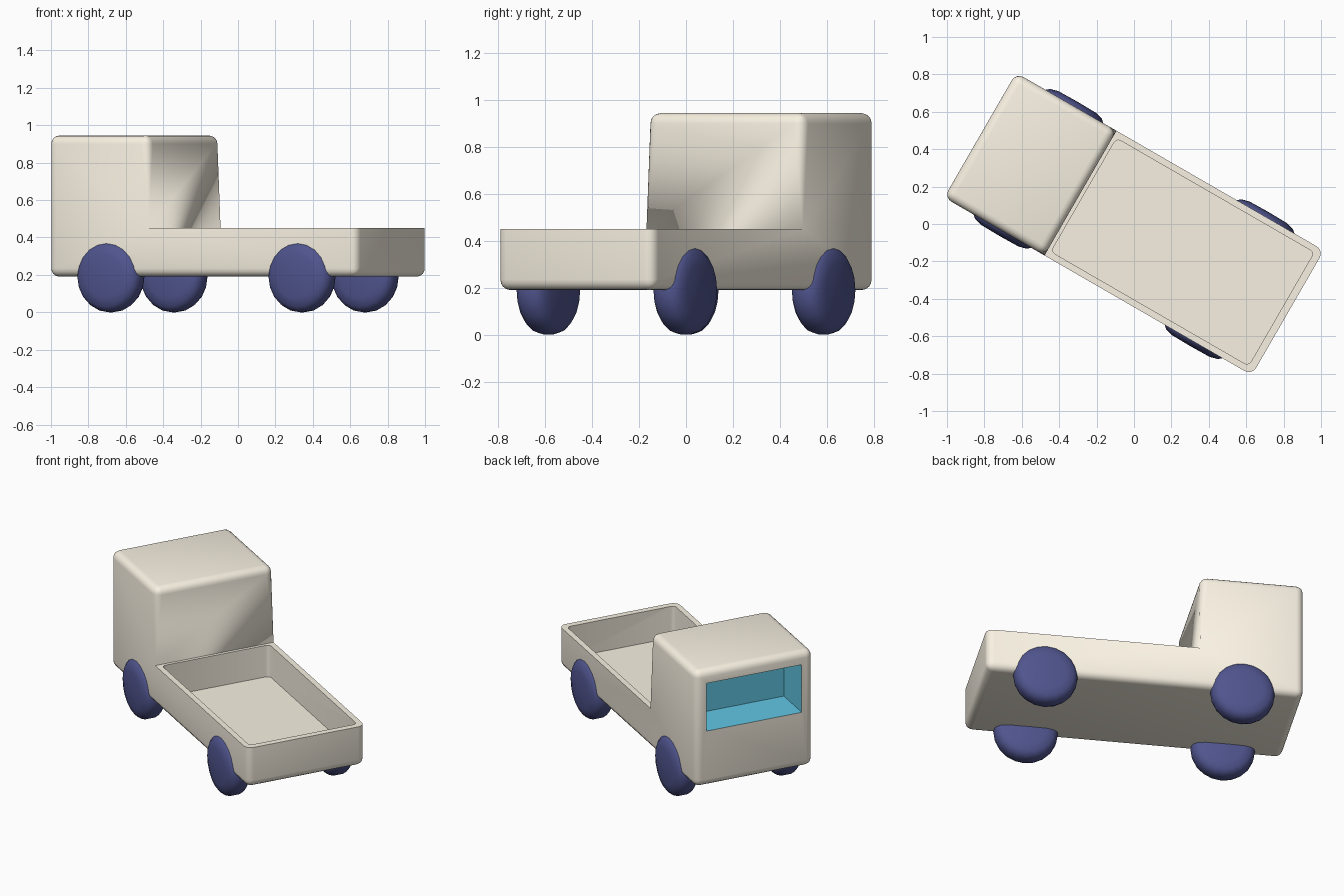
import bpy, bmesh, math
from mathutils import Matrix

if "Cube" in bpy.data.objects:
    bpy.data.objects.remove(bpy.data.objects["Cube"])

TURN = math.radians(-30)      # the whole truck is turned about z


def material(name, rgb):
    m = bpy.data.materials.new(name)
    m.diffuse_color = (*rgb, 1)
    m.use_nodes = True
    m.node_tree.nodes["Principled BSDF"].inputs["Base Color"].default_value = m.diffuse_color
    return m


cream = material("cream", (0.95, 0.89, 0.77))
blue = material("dark_blue", (0.08, 0.09, 0.27))
glass = material("window_blue", (0.12, 0.57, 0.78))


def finish(name, bm, *mats):
    bmesh.ops.recalc_face_normals(bm, faces=bm.faces[:])
    me = bpy.data.meshes.new(name)
    bm.to_mesh(me)
    bm.free()
    ob = bpy.data.objects.new(name, me)
    bpy.context.collection.objects.link(ob)
    ob.rotation_euler.z = TURN
    for m in mats:
        me.materials.append(m)
    return ob


def activate(ob):
    bpy.ops.object.select_all(action='DESELECT')
    ob.select_set(True)
    bpy.context.view_layer.objects.active = ob


def cut(ob, cutter):
    activate(ob)
    mod = ob.modifiers.new(cutter.name, 'BOOLEAN')
    mod.operation, mod.solver, mod.object = 'DIFFERENCE', 'EXACT', cutter
    bpy.ops.object.modifier_apply(modifier=mod.name)


def smooth(ob, degrees):
    activate(ob)
    bpy.ops.object.shade_smooth_by_angle(angle=math.radians(degrees))


def box(name, x0, x1, half_y, z0, z1, round_corners=0):
    bm = bmesh.new()
    bmesh.ops.create_cube(bm, size=1, matrix=Matrix.Translation(
        ((x0 + x1) / 2, 0, (z0 + z1) / 2)) @ Matrix.Diagonal((x1 - x0, 2 * half_y, z1 - z0, 1)))
    if round_corners:
        up = [e for e in bm.edges if abs(e.verts[0].co.z - e.verts[1].co.z) > 0.01]
        bmesh.ops.bevel(bm, geom=up, offset=round_corners, segments=3,
                        profile=0.5, affect='EDGES')
    return finish(name, bm)


# Body: L-shaped side profile across the width, rounded except at the bed rim
BED_TOP, HALF_W, CAB_REAR = 0.45, 0.385, -0.33
profile = [(-0.95, 0.19), (0.95, 0.19), (0.95, BED_TOP),
           (CAB_REAR, BED_TOP), (CAB_REAR, 0.945), (-0.95, 0.945)]
bm = bmesh.new()
sides = [[bm.verts.new((x, y, z)) for x, z in profile] for y in (-HALF_W, HALF_W)]
for s in sides:
    bm.faces.new(s)
for i in range(len(profile)):
    j = (i + 1) % len(profile)
    bm.faces.new((sides[0][i], sides[0][j], sides[1][j], sides[1][i]))
bmesh.ops.recalc_face_normals(bm, faces=bm.faces[:])
rounded = [e for e in bm.edges
           if not all(abs(v.co.z - BED_TOP) < 0.001 for v in e.verts)]
bmesh.ops.bevel(bm, geom=rounded, offset=0.045, segments=4, profile=0.5, affect='EDGES')
# the rounding of the cab's rear corners fades to a sharp corner at the bed
for v in bm.verts:
    if abs(v.co.z - BED_TOP) < 0.06 and v.co.x < -0.2 and abs(v.co.y) > 0.3:
        v.co = (CAB_REAR, math.copysign(HALF_W, v.co.y), BED_TOP)
bmesh.ops.remove_doubles(bm, verts=bm.verts[:], dist=0.0005)
bmesh.ops.triangulate(bm, faces=[f for f in bm.faces if len(f.verts) > 4])
body = finish("truck_body", bm, cream, glass)

# Cargo bed and window recesses
for c in (box("bed_cutter", -0.31, 0.91, 0.35, 0.245, 0.46, 0.025),
          box("window_cutter", -1.05, -0.70, 0.31, 0.55, 0.86)):
    cut(body, c)
    bpy.data.objects.remove(c)

# Window recess faces are blue
for p in body.data.polygons:
    x, y, z = p.center
    inside = -0.949 < x < -0.69 and abs(y) < 0.312 and 0.548 < z < 0.862
    p.material_index = 1 if inside else 0
smooth(body, 35)

# Wheels: rounded discs sunk into the lower body, kept clear of the cargo bed
clearance = box("wheel_cutter", -0.32, 0.92, 0.365, 0.225, 0.6)


def wheel(name, x, y):
    half = [(0.078, 0), (0.076, 0.115), (0.064, 0.16), (0.045, 0.181), (0.02, 0.19)]
    section = half + [(-a, r) for a, r in reversed(half)]
    bm = bmesh.new()
    vs = [bm.verts.new((0, a, r)) for a, r in section]
    es = [bm.edges.new(p) for p in zip(vs, vs[1:])]
    bmesh.ops.spin(bm, geom=vs + es, cent=(0, 0, 0), axis=(0, 1, 0),
                   angle=math.tau, steps=20)
    bmesh.ops.remove_doubles(bm, verts=bm.verts[:], dist=0.0005)
    bmesh.ops.translate(bm, vec=(x, y, 0.19), verts=bm.verts[:])
    ob = finish(name, bm, blue)
    if x > 0:
        cut(ob, clearance)
    smooth(ob, 60)


for end, x in (("front", -0.59), ("rear", 0.59)):
    for hand, y in (("left", -0.337), ("right", 0.337)):
        wheel(f"{end}_{hand}_wheel", x, y)
bpy.data.objects.remove(clearance)
